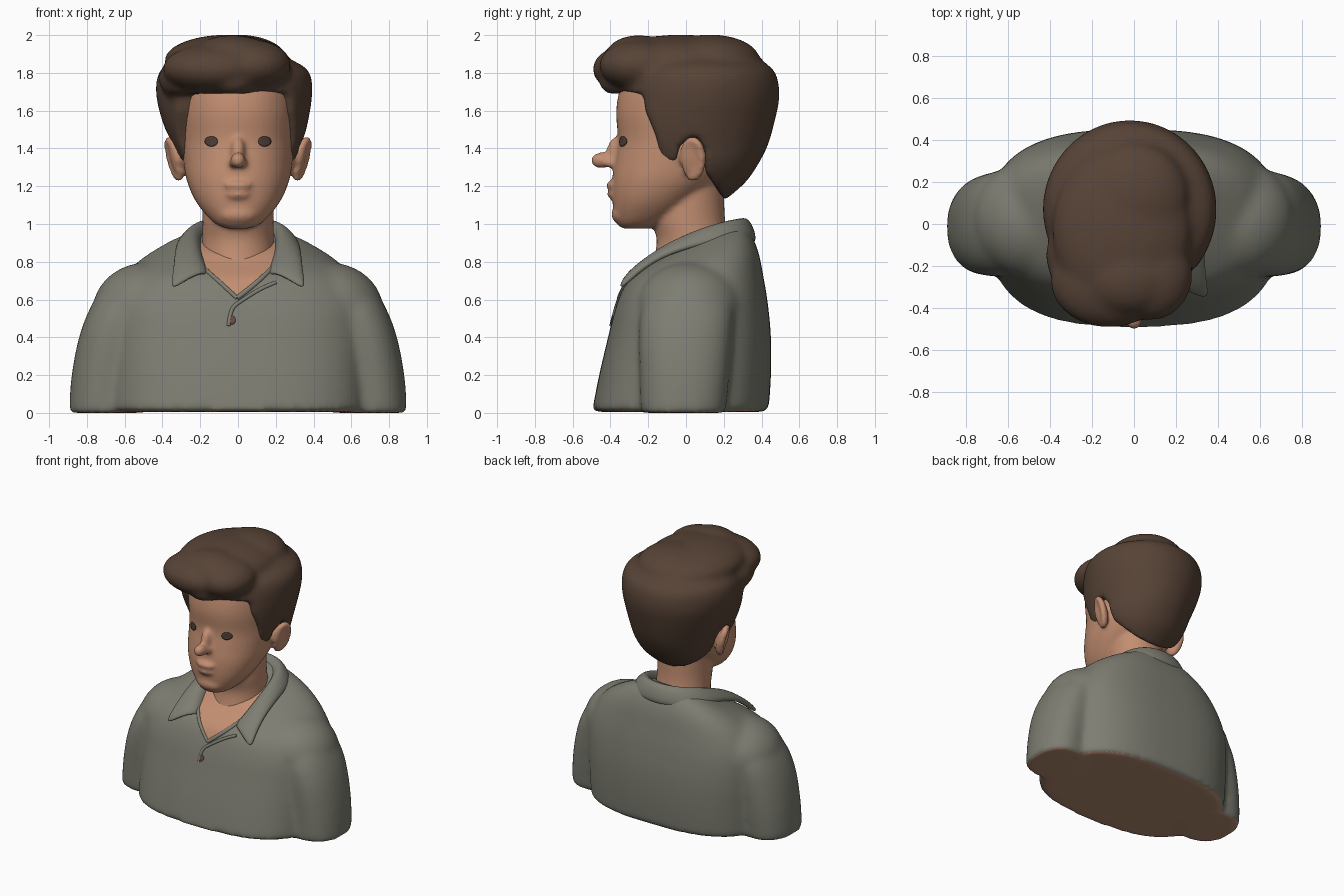
import bpy, bmesh, math
from mathutils import Vector, Matrix
from mathutils.bvhtree import BVHTree

if "Cube" in bpy.data.objects:
    bpy.data.objects.remove(bpy.data.objects["Cube"])


def material(name, rgb):
    m = bpy.data.materials.new(name)
    m.diffuse_color = (*rgb, 1)
    m.use_nodes = True
    m.node_tree.nodes["Principled BSDF"].inputs["Base Color"].default_value = m.diffuse_color
    return m


SKIN = material("skin", (.54, .27, .165))
SHIRT = material("grey green cloth", (.205, .205, .168))
HAIR = material("dark brown hair", (.095, .056, .037))
BASE = material("brown underside", (.45, .255, .165))
EYE = material("eye brown", (.075, .05, .038))
BUTTON = material("button red brown", (.15, .065, .05))


def add_object(name, mesh, *mats):
    ob = bpy.data.objects.new(name, mesh)
    bpy.context.collection.objects.link(ob)
    for m in mats:
        mesh.materials.append(m)
    return ob


def bm_object(name, bm, *mats):
    bmesh.ops.recalc_face_normals(bm, faces=bm.faces)
    me = bpy.data.meshes.new(name)
    bm.to_mesh(me)
    bm.free()
    return add_object(name, me, *mats)


def bake(ob):
    """Apply all modifiers and shade smooth."""
    dg = bpy.context.evaluated_depsgraph_get()
    me = bpy.data.meshes.new_from_object(ob.evaluated_get(dg))
    ob.modifiers.clear()
    ob.data = me
    for p in me.polygons:
        p.use_smooth = True
    return ob


def spline(rows, k=5):
    """Catmull-Rom interpolation of profile rows."""
    out = []
    for i in range(len(rows) - 1):
        quad = rows[max(i - 1, 0)], rows[i], rows[i + 1], rows[min(i + 2, len(rows) - 1)]
        for s in range(k):
            t = s / k
            out.append([.5 * (2 * b + (c - a) * t + (2 * a - 5 * b + 4 * c - d) * t * t
                              + (3 * b - a - 3 * c + d) * t ** 3) for a, b, c, d in zip(*quad)])
    return out + [list(rows[-1])]


def loft(bm, rows, e=2.2, n=48):
    """Rows are (z, centre x, half width, front y, back y, tilt)."""
    rings = []
    for z, cx, rx, yf, yb, tilt in spline(rows):
        ring = []
        for j in range(n):
            a = 2 * math.pi * j / n
            c, s = math.cos(a), math.sin(a)
            x = cx + rx * math.copysign(abs(c) ** (2 / e), c)
            y = (yf + yb) / 2 + (yb - yf) / 2 * math.copysign(abs(s) ** (2 / e), s)
            ring.append(bm.verts.new((x, y, z + tilt * y)))
        rings.append(ring)
    for a, b in zip(rings, rings[1:]):
        for j in range(n):
            bm.faces.new((a[j], a[(j + 1) % n], b[(j + 1) % n], b[j]))
    bm.faces.new(rings[0][::-1])
    bm.faces.new(rings[-1])


def ball(bm, c, r, tilt=0):
    m = Matrix.Translation(c) @ Matrix.Rotation(tilt, 4, 'Y') @ Matrix.Diagonal((*r, 1))
    bmesh.ops.create_icosphere(bm, subdivisions=4, radius=1, matrix=m)


def organic(name, bm, voxel, smooth, mats, cutter=None):
    """Fuse overlapping volumes into one smooth skin, optionally trimmed."""
    ob = bm_object(name, bm, *mats)

    def fuse():
        r = ob.modifiers.new("fuse", 'REMESH')
        r.mode, r.voxel_size = 'VOXEL', voxel
    fuse()
    if cutter:
        b = ob.modifiers.new("trim", 'BOOLEAN')
        b.operation, b.object, b.solver = 'DIFFERENCE', cutter, 'EXACT'
        fuse()
    s = ob.modifiers.new("soften", 'SMOOTH')
    s.factor, s.iterations = .5, smooth
    return bake(ob)


# Shirt: torso, shoulders and sleeves fused
bm = bmesh.new()
loft(bm, [(.005, 0, .69, -.498, .437, 0), (.2, 0, .69, -.46, .45, 0), (.4, 0, .69, -.413, .45, 0),
          (.56, 0, .68, -.378, .433, .05), (.68, 0, .63, -.34, .41, .1), (.77, 0, .54, -.30, .385, .2),
          (.83, 0, .42, -.24, .35, .3), (.87, 0, .30, -.18, .31, .38), (.90, 0, .22, -.14, .27, .4)], 2.7)
for s in (-1, 1):
    loft(bm, [(0, s * .71, .186, -.24, .21, 0), (.2, s * .695, .186, -.245, .23, 0),
              (.4, s * .66, .182, -.25, .245, 0), (.55, s * .61, .176, -.235, .25, 0),
              (.66, s * .56, .157, -.18, .20, 0), (.73, s * .53, .115, -.12, .16, 0),
              (.76, s * .52, .05, -.05, .08, 0)])
    ball(bm, (s * .5, .02, .56), (.27, .28, .235), s * .2)
shirt = organic("shirt", bm, .017, 22, (SHIRT, SKIN, BASE))

# Cut the open neckline into the shirt and colour the underside
bm = bmesh.new()
bm.from_mesh(shirt.data)
for s in (-1, 1):
    bmesh.ops.bisect_plane(bm, geom=bm.verts[:] + bm.edges[:] + bm.faces[:],
                           plane_co=(0, 0, .61), plane_no=(s, 0, -1.12))
bm.normal_update()
for f in bm.faces:
    c = f.calc_center_median()
    f.smooth = True
    f.material_index = 0
    if c.y < 0 and abs(c.x) < 1.12 * (c.z - .61):
        f.material_index = 1
    elif c.z < .03 and f.normal.z < -.85:
        f.material_index = 2
shirt_tree = BVHTree.FromBMesh(bm)
bm.to_mesh(shirt.data)
bm.free()

# Head, neck, ears and facial features fused
bm = bmesh.new()
loft(bm, [(.975, 0, .05, -.33, -.2, 0), (.998, 0, .115, -.365, -.12, 0), (1.06, 0, .18, -.382, -.02, 0),
          (1.14, 0, .235, -.39, .08, 0), (1.24, 0, .274, -.39, .2, 0), (1.35, 0, .292, -.374, .3, 0),
          (1.45, 0, .302, -.36, .36, 0), (1.6, 0, .312, -.37, .4, 0), (1.75, 0, .30, -.34, .4, 0),
          (1.85, 0, .24, -.28, .33, 0), (1.92, 0, .1, -.1, .2, 0)])
loft(bm, [(.7, 0, .20, -.2, .24, 0), (.9, 0, .19, -.155, .225, 0),
          (1.05, 0, .188, -.18, .205, 0), (1.3, 0, .19, -.12, .2, 0)], 2)
ball(bm, (0, -.45, 1.337), (.041, .055, .043))
ball(bm, (0, -.375, 1.375), (.038, .046, .085))
ball(bm, (0, -.388, 1.205), (.075, .036, .024))
ball(bm, (0, -.383, 1.155), (.065, .035, .024))
ball(bm, (0, -.345, 1.05), (.1, .05, .05))
for s in (-1, 1):
    ball(bm, (s * .028, -.405, 1.322), (.024, .032, .024))
    ball(bm, (s * .328, .035, 1.34), (.028, .062, .115), s * .25)
    for k in range(20):  # raised ear rim
        a = math.radians(-100 + k * 15)
        y, z = .05 * math.cos(a), .098 * math.sin(a)
        ball(bm, (s * (.338 + .25 * z + .4 * y), .035 + y, 1.345 + z), (.024, .023, .023))
head = organic("head_and_neck", bm, .013, 9, (SKIN,))
bm = bmesh.new()
bm.from_mesh(head.data)
head_tree = BVHTree.FromBMesh(bm)
bm.free()

# Hairline cutter: side profile of the face opening
bm = bmesh.new()
line = [(-.7, 1.69), (-.225, 1.69), (-.215, 1.6), (-.16, 1.47), (-.135, 1.35), (-.1, 1.315), (-.05, 1.33),
        (-.03, 1.42), (.05, 1.47), (.1, 1.4), (.1, 1.28), (.2, 1.13), (.2, .9), (-.7, .9)]
face = bm.faces.new([bm.verts.new((-.7, y, z)) for y, z in line])
ext = bmesh.ops.extrude_face_region(bm, geom=[face])
bmesh.ops.translate(bm, vec=(1.4, 0, 0), verts=[v for v in ext["geom"] if isinstance(v, bmesh.types.BMVert)])
cutter = bm_object("hairline_cutter", bm)
cutter.hide_render = True

# Hair: close-cropped sides with a swept-up fringe
bm = bmesh.new()
loft(bm, [(1.12, 0, .14, 0, .2, 0), (1.22, 0, .245, -.1, .315, 0), (1.32, 0, .315, -.25, .385, 0),
          (1.42, -.005, .348, -.35, .435, 0), (1.55, -.015, .388, -.37, .472, 0), (1.67, -.02, .412, -.36, .495, 0),
          (1.77, -.02, .41, -.34, .485, 0), (1.83, -.02, .375, -.3, .45, 0), (1.88, -.02, .28, -.22, .36, 0)], 2.0)
for c, r in (((-.12, -.27, 1.82), (.28, .225, .135)), ((.08, -.24, 1.84), (.2, .22, .135)),
             ((-.06, -.03, 1.865), (.33, .4, .137)), ((-.03, -.25, 1.885), (.22, .18, .115)),
             ((0, .13, 1.87), (.26, .26, .133)), ((-.25, -.15, 1.77), (.17, .2, .13)),
             ((-.02, .17, 1.74), (.33, .29, .22)), ((-.03, -.3, 1.75), (.13, .16, .085))):
    ball(bm, c, r)
organic("hair", bm, .016, 12, (HAIR,), cutter)
bpy.data.objects.remove(cutter)

# Folded collar: inner edge, fold and outer edge at each station, mirrored
half = [((0, .25, .95), (0, .315, 1.04), (0, .365, .9)),
        ((.12, .23, .95), (.13, .29, 1.04), (.17, .34, .9)),
        ((.19, .15, .92), (.21, .19, 1.02), (.285, .235, .9)),
        ((.2, .05, .88), (.235, .06, .97), (.32, .07, .89)),
        ((.195, -.06, .82), (.23, -.07, .905), (.335, -.13, .83)),
        ((.18, -.15, .76), (.21, -.18, .83), (.345, -.27, .74)),
        ((.16, -.25, .72), (.185, -.29, .745), (.365, -.365, .64))]
stations = [[(-x, y, z) for x, y, z in st] for st in half[:0:-1]] + half
bm = bmesh.new()
grid = []
for i, f, o in stations:
    i, f, o = Vector(i), Vector(f), Vector(o)
    out = Vector((f.x, f.y, .2)).normalized()
    grid.append([bm.verts.new(p) for p in (i, f, f.lerp(o, .5) + out * .012, o)])
for a, b in zip(grid, grid[1:]):
    for j in range(3):
        bm.faces.new((a[j], a[j + 1], b[j + 1], b[j]))
collar = bm_object("collar", bm, SHIRT)
m = collar.modifiers.new("thickness", 'SOLIDIFY')
m.thickness, m.offset = .04, 0
m = collar.modifiers.new("round", 'SUBSURF')
m.levels = m.render_levels = 2
bake(collar)


def front_point(tree, x, z, gap=0.0):
    hit = tree.ray_cast(Vector((x, -2, z)), Vector((0, 1, 0)))[0]
    return hit - Vector((0, gap, 0))


# Neckline edges and placket fold
def ridge(name, pts, depth):
    cu = bpy.data.curves.new(name, 'CURVE')
    cu.dimensions, cu.bevel_depth, cu.bevel_resolution, cu.use_fill_caps = '3D', depth, 3, True
    sp = cu.splines.new('POLY')
    path = spline(pts)
    sp.points.add(len(path) - 1)
    for p, (x, z) in zip(sp.points, path):
        p.co = (*front_point(shirt_tree, x, z, -.003), 1)
    tmp = bpy.data.objects.new(name, cu)
    bpy.context.collection.objects.link(tmp)
    me = bpy.data.meshes.new_from_object(tmp.evaluated_get(bpy.context.evaluated_depsgraph_get()))
    bpy.data.objects.remove(tmp)
    me.materials.clear()
    for p in me.polygons:
        p.use_smooth = True
    add_object(name, me, SHIRT)


ridge("neckline_edge_left", [(-.18, .765), (-.09, .685), (-.005, .607)], .012)
ridge("neckline_edge_right", [(.19, .775), (.1, .69), (-.005, .607)], .014)
ridge("placket_fold", [(.2, .69), (.12, .655), (.03, .6), (-.03, .55), (-.05, .46)], .011)


# Eyes and button: thin plates laid on the surface
def plate(name, tree, x, z, rx, rz, mat):
    bm = bmesh.new()
    bmesh.ops.create_circle(bm, cap_ends=True, cap_tris=True, segments=24, radius=1)
    bmesh.ops.subdivide_edges(bm, edges=bm.edges[:], cuts=2, use_grid_fill=True)
    for v in bm.verts:
        v.co = front_point(tree, x + rx * v.co.x, z + rz * v.co.y, .005)
    ob = bm_object(name, bm, mat)
    ob.modifiers.new("thickness", 'SOLIDIFY').thickness = .006
    bake(ob)


for side, s in (("left", -1), ("right", 1)):
    plate("eye_" + side, head_tree, s * .14, 1.437, .033, .027, EYE)
plate("button", shirt_tree, -.033, .492, .02, .023, BUTTON)
